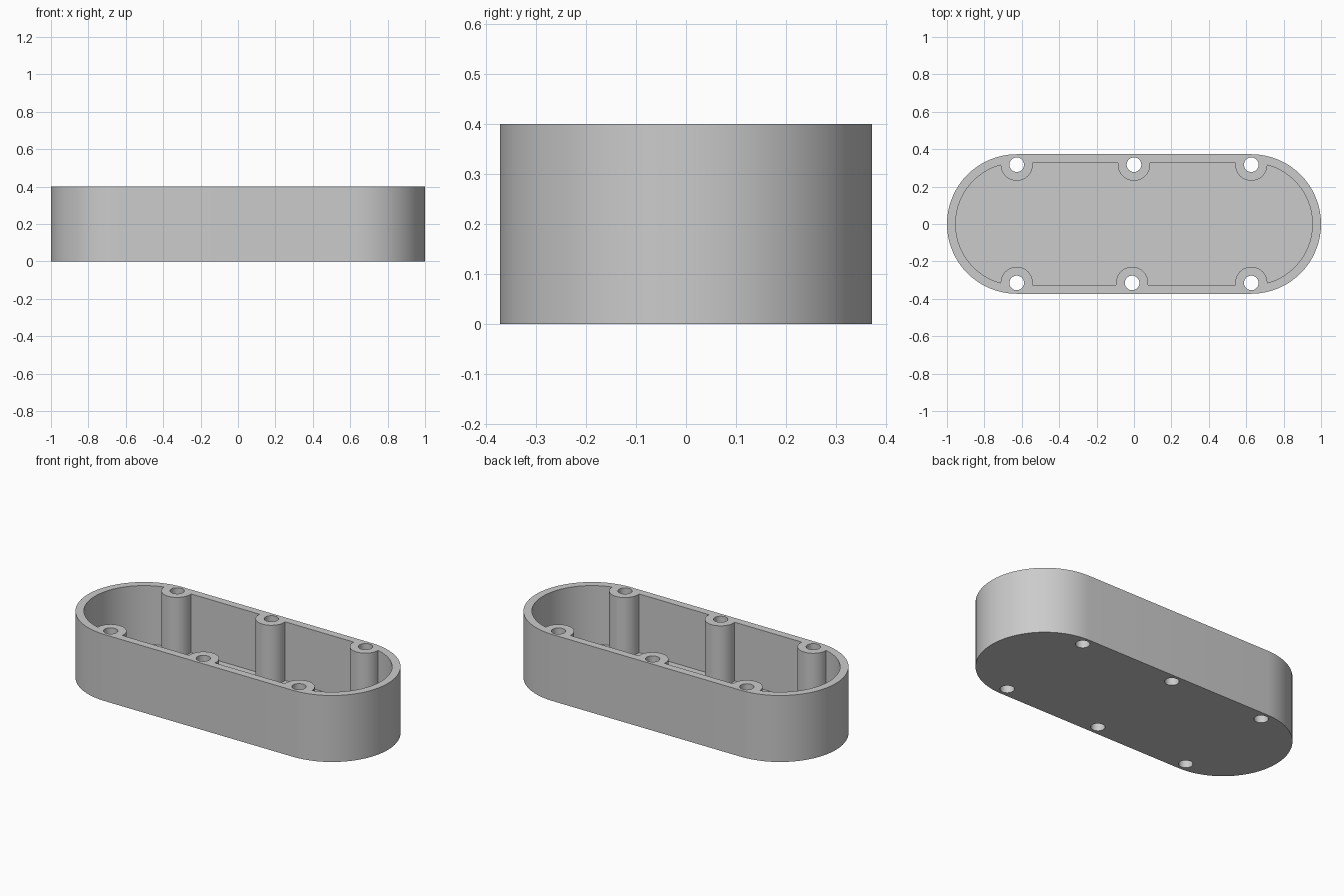
import bpy, bmesh, math

if "Cube" in bpy.data.objects:
    bpy.data.objects.remove(bpy.data.objects["Cube"], do_unlink=True)

HEIGHT, FLOOR = 0.4, 0.047
END_X, OUTER_R, INNER_R = 0.627, 0.373, 0.327
BOSS_R, HOLE_R = 0.086, 0.039
SCREWS = [(x, y) for y in (0.317, -0.315) for x in (-END_X, 0 if y > 0 else -0.01, END_X)]

grey = bpy.data.materials.new("plain grey")
grey.use_nodes = True
colour = (0.6, 0.6, 0.6, 1)
grey.diffuse_color = colour
grey.node_tree.nodes["Principled BSDF"].inputs["Base Color"].default_value = colour


def prism(name, outline, z0, z1):
    """Extrude a closed outline from z0 to z1."""
    bm = bmesh.new()
    base = bm.faces.new([bm.verts.new((x, y, z0)) for x, y in outline])
    top = bmesh.ops.extrude_face_region(bm, geom=[base])["geom"]
    bmesh.ops.translate(bm, vec=(0, 0, z1 - z0),
                        verts=[v for v in top if isinstance(v, bmesh.types.BMVert)])
    bmesh.ops.recalc_face_normals(bm, faces=bm.faces)
    mesh = bpy.data.meshes.new(name)
    bm.to_mesh(mesh)
    bm.free()
    mesh.materials.append(grey)
    obj = bpy.data.objects.new(name, mesh)
    bpy.context.collection.objects.link(obj)
    return obj


def arc(cx, cy, r, start, sweep, n):
    return [(cx + r * math.cos(start + sweep * i / n), cy + r * math.sin(start + sweep * i / n))
            for i in range(n + 1)]


def slot(r, n=32):
    q = math.pi / 2
    return arc(END_X, 0, r, -q, math.pi, n) + arc(-END_X, 0, r, q, math.pi, n)


def circle(x, y, r, n=40):
    return arc(x, y, r, 0, math.tau, n)[:-1]


def cut(target, cutter):
    """Subtract the cutter and discard it."""
    mod = target.modifiers.new("cut", "BOOLEAN")
    mod.operation, mod.solver, mod.object = "DIFFERENCE", "EXACT", cutter
    cutter.hide_render = True
    bpy.context.view_layer.objects.active = target
    bpy.ops.object.modifier_apply(modifier=mod.name)
    bpy.data.objects.remove(cutter, do_unlink=True)


# Open tray with rounded ends
tray = prism("tray", slot(OUTER_R), 0, HEIGHT)

# Cavity, leaving the screw bosses standing against the wall
cavity = prism("cavity_cutter", slot(INNER_R), FLOOR, HEIGHT + 0.1)
for x, y in SCREWS:
    cut(cavity, prism("boss_cutter", circle(x, y, BOSS_R), -0.1, HEIGHT + 0.2))
cut(tray, cavity)

# Screw holes right through the bosses
for x, y in SCREWS:
    cut(tray, prism("hole_cutter", circle(x, y, HOLE_R), -0.1, HEIGHT + 0.1))

# Smooth curved walls, sharp rims
bpy.ops.object.select_all(action="DESELECT")
tray.select_set(True)
bpy.context.view_layer.objects.active = tray
bpy.ops.object.shade_smooth_by_angle(angle=math.radians(30))
